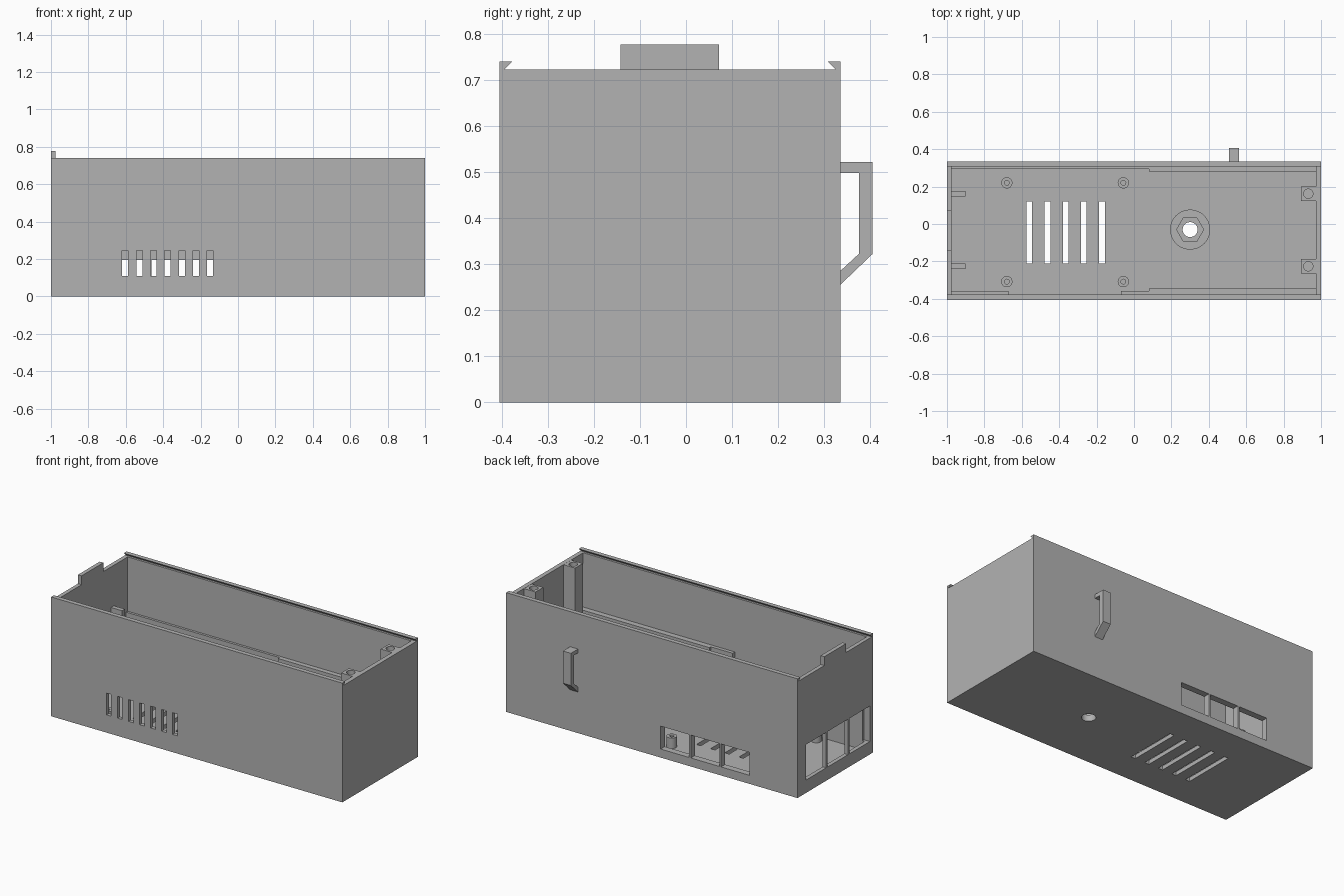
import bpy
import bmesh
from math import cos, sin, pi

cube = bpy.data.objects.get("Cube")
if cube:
    bpy.data.objects.remove(cube, do_unlink=True)

grey = bpy.data.materials.new("plain grey")
grey.use_nodes = True
colour = (0.45, 0.45, 0.45, 1)
grey.diffuse_color = colour
grey.node_tree.nodes["Principled BSDF"].inputs["Base Color"].default_value = colour


def prism(name, points, vector):
    """Extrude a flat outline along a vector."""
    bm = bmesh.new()
    face = bm.faces.new([bm.verts.new(p) for p in points])
    new = bmesh.ops.extrude_face_region(bm, geom=[face])["geom"]
    bmesh.ops.translate(bm, vec=vector, verts=[v for v in new if isinstance(v, bmesh.types.BMVert)])
    bmesh.ops.recalc_face_normals(bm, faces=bm.faces)
    mesh = bpy.data.meshes.new(name)
    bm.to_mesh(mesh)
    bm.free()
    mesh.materials.append(grey)
    ob = bpy.data.objects.new(name, mesh)
    bpy.context.collection.objects.link(ob)
    return ob


def box(name, x, y, z):
    pts = [(x[0], y[0], z[0]), (x[1], y[0], z[0]), (x[1], y[1], z[0]), (x[0], y[1], z[0])]
    return prism(name, pts, (0, 0, z[1] - z[0]))


def rod(name, x, y, r, z, sides=32):
    pts = [(x + r * cos(2 * pi * i / sides), y + r * sin(2 * pi * i / sides), z[0])
           for i in range(sides)]
    return prism(name, pts, (0, 0, z[1] - z[0]))


def cut(target, cutter):
    """Subtract the cutter and remove it."""
    mod = target.modifiers.new("cut", 'BOOLEAN')
    mod.operation = 'DIFFERENCE'
    mod.solver = 'EXACT'
    mod.object = cutter
    bpy.context.view_layer.update()
    deps = bpy.context.evaluated_depsgraph_get()
    mesh = bpy.data.meshes.new_from_object(target.evaluated_get(deps))
    target.modifiers.clear()
    target.data = mesh
    bpy.data.objects.remove(cutter, do_unlink=True)


def cut_box(target, x, y, z):
    cut(target, box("cutter", x, y, z))


FRONT, BACK, RIM, FLOOR, LEDGE = -0.405, 0.335, 0.722, 0.025, 0.385

# Hollow case: wide upper space, narrower lower space leaving ledges
case = box("case", (-1, 1), (FRONT, BACK), (0, RIM))
cut_box(case, (-0.975, 0.972), (-0.38, 0.31), (LEDGE, 1))
cut_box(case, (-0.975, 0.08), (-0.358, 0.295), (FLOOR, 0.5))
cut_box(case, (0.07, 0.972), (-0.345, 0.28), (FLOOR, 0.5))
cut_box(case, (-0.67, -0.07), (-0.38, -0.3), (FLOOR, 0.5))

# Front vents
for i in range(7):
    x = -0.603 + i * 0.0757
    cut_box(case, (x - 0.016, x + 0.016), (-0.5, -0.33), (0.11, 0.245))

# Floor vents
for i in range(5):
    x = -0.56 + i * 0.0973
    cut_box(case, (x - 0.015, x + 0.015), (-0.21, 0.12), (-0.1, 0.1))

# Port windows in the back and end walls
for i in range(3):
    x = -0.67 + i * 0.207
    cut_box(case, (x, x + 0.195), (0.27, 0.4), (0.053, 0.195))
    y = -0.375 + i * 0.214
    cut_box(case, (-1.1, -0.96), (y, y + 0.2), (0.08, 0.3))

# Hole through the floor for the mounting nut
NX, NY = 0.3, -0.03
cut(case, rod("cutter", NX, NY, 0.04, (-0.1, 0.1)))

# Nut boss with a hexagonal pocket
boss = rod("nut_boss", NX, NY, 0.107, (0.02, 0.085), 48)
cut(boss, rod("cutter", NX, NY, 0.072, (0.04, 0.2), 6))
cut(boss, rod("cutter", NX, NY, 0.04, (-0.1, 0.2)))

# Board standoffs
for x in (-0.68, -0.057):
    for y in (0.22, -0.308):
        standoff = rod("standoff", x, y, 0.03, (0.02, 0.09))
        cut(standoff, rod("cutter", x, y, 0.013, (0.04, 0.2), 16))

# Screw posts at one end, ribs at the other
for y in (0.162, -0.226):
    post = box("screw_post", (0.893, 0.98), (y - 0.038, y + 0.038), (0.02, RIM - 0.001))
    cut(post, rod("cutter", 0.932, y, 0.025, (0.6, 0.8), 24))
    box("end_rib", (-0.98, -0.9), (y - 0.014, y + 0.014), (LEDGE, 0.47))

# Undercut lips that hold a sliding lid
MID = (FRONT + BACK) / 2
for side, name in ((1, "back_lip"), (-1, "front_lip")):
    outline = [(0.37, RIM), (0.37, 0.74), (0.342, 0.74), (0.358, 0.724), (0.358, RIM)]
    prism(name, [(-1, MID + side * d, z) for d, z in outline], (2, 0, 0))

# Raised stop tab on the end wall
box("stop_tab", (-1, -0.975), (-0.142, 0.072), (RIM, 0.777))

# Cable hook on the back
hook = [(BACK, 0.522), (0.405, 0.522), (0.405, 0.322), (BACK, 0.255),
        (BACK, 0.285), (0.375, 0.322), (0.375, 0.498), (BACK, 0.498)]
prism("cable_hook", [(0.507, y, z) for y, z in hook], (0.054, 0, 0))

# Smooth only the round surfaces
for ob in bpy.context.collection.objects:
    ob.select_set(ob.name.startswith(("standoff", "nut_boss", "screw_post", "case")))
    if ob.select_get():
        bpy.context.view_layer.objects.active = ob
bpy.ops.object.shade_smooth_by_angle(angle=0.5)
